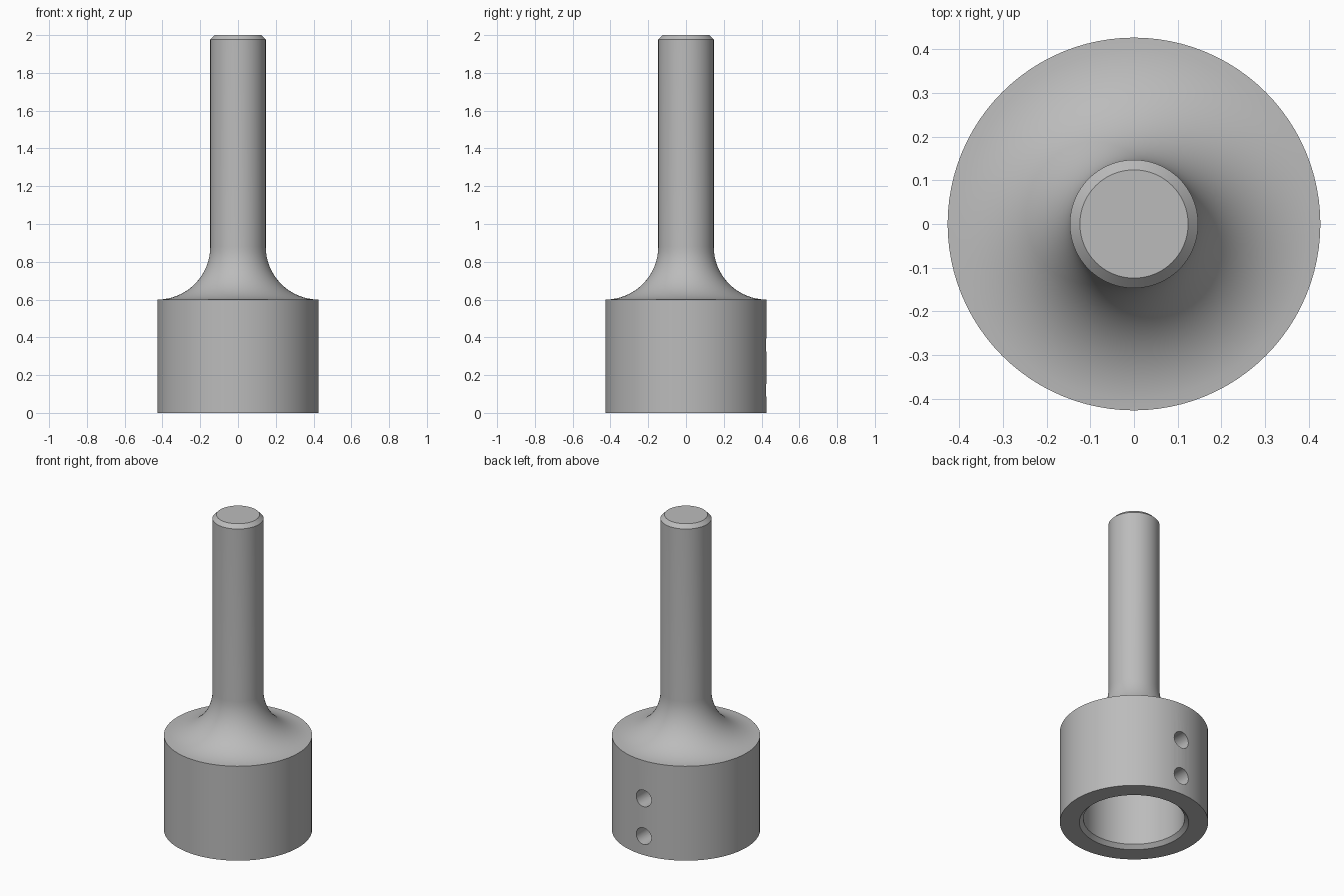
import bpy, bmesh, math
from mathutils import Matrix, Vector

cube = bpy.data.objects.get("Cube")
if cube:
    bpy.data.objects.remove(cube, do_unlink=True)

SEGMENTS = 96
BODY_R, SHAFT_R, BORE_R = 0.427, 0.147, 0.292
BODY_TOP, BORE_TOP, HEIGHT = 0.6, 0.48, 2.0
CHAMFER = 0.023

# Plain grey metal
metal = bpy.data.materials.new("grey_metal")
metal.use_nodes = True
grey = (0.5, 0.5, 0.5, 1)
metal.diffuse_color = grey
metal.node_tree.nodes["Principled BSDF"].inputs["Base Color"].default_value = grey


def make_object(name, bm):
    mesh = bpy.data.meshes.new(name)
    bm.to_mesh(mesh)
    bm.free()
    mesh.materials.append(metal)
    obj = bpy.data.objects.new(name, mesh)
    bpy.context.collection.objects.link(obj)
    return obj


def lathe(name, profile):
    bm = bmesh.new()
    verts = [bm.verts.new((r, 0, z)) for r, z in profile]
    edges = [bm.edges.new(pair) for pair in zip(verts, verts[1:])]
    bmesh.ops.spin(bm, geom=verts + edges, cent=(0, 0, 0), axis=(0, 0, 1),
                   angle=math.tau, steps=SEGMENTS)
    bmesh.ops.remove_doubles(bm, verts=bm.verts, dist=1e-5)
    bmesh.ops.recalc_face_normals(bm, faces=bm.faces)
    return make_object(name, bm)


# Socket with bore, concave shoulder and chamfered shaft in one turned profile
fillet_r = BODY_R - SHAFT_R
steps = 16
fillet = [(BODY_R - fillet_r * math.sin(a), BODY_TOP + fillet_r * (1 - math.cos(a)))
          for a in (math.pi / 2 * i / steps for i in range(steps + 1))]
profile = [(0, BORE_TOP), (BORE_R, BORE_TOP), (BORE_R, CHAMFER),
           (BORE_R + CHAMFER, 0), (BODY_R, 0)]
profile += fillet
profile += [(SHAFT_R, HEIGHT - CHAMFER), (SHAFT_R - CHAMFER, HEIGHT), (0, HEIGHT)]
holder = lathe("socket_with_shaft", profile)

# Two set-screw holes through the back wall
bm = bmesh.new()
for z in (0.12, 0.36):
    place = Matrix.Translation(Vector((0, 0.38, z))) @ Matrix.Rotation(math.pi / 2, 4, "X")
    bmesh.ops.create_cone(bm, cap_ends=True, segments=32, radius1=0.053,
                          radius2=0.053, depth=0.36, matrix=place)
cutter = make_object("screw_hole_cutter", bm)
cutter.hide_render = True

cut = holder.modifiers.new("screw_holes", "BOOLEAN")
cut.operation = "DIFFERENCE"
cut.solver = "EXACT"
cut.object = cutter
bpy.ops.object.select_all(action="DESELECT")
holder.select_set(True)
bpy.context.view_layer.objects.active = holder
bpy.ops.object.modifier_apply(modifier=cut.name)
bpy.data.objects.remove(cutter, do_unlink=True)

# Smooth turned surfaces with crisp edges
bpy.ops.object.shade_smooth_by_angle(angle=math.radians(30))
